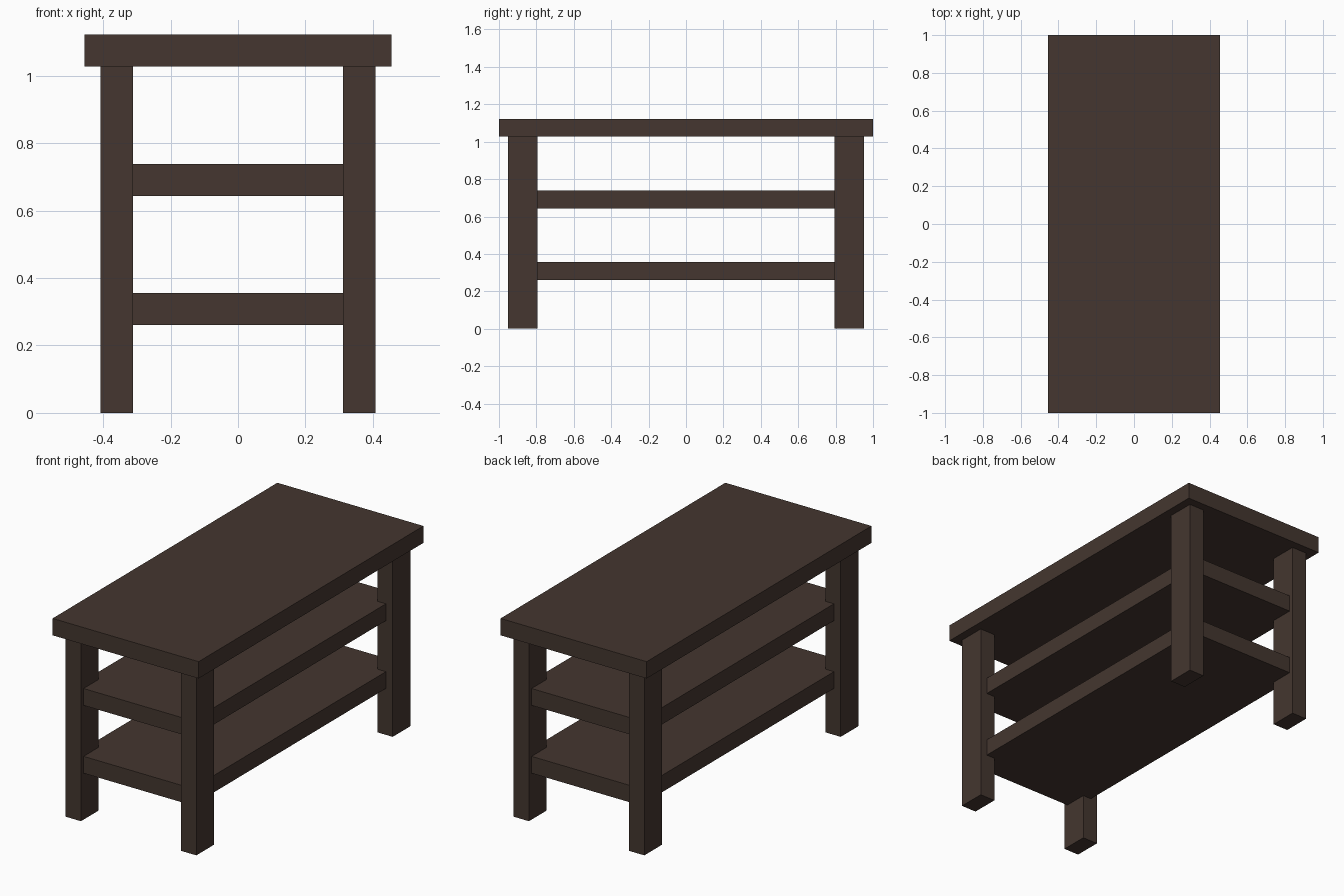
import bpy

if "Cube" in bpy.data.objects:
    bpy.data.objects.remove(bpy.data.objects["Cube"])

wood = bpy.data.materials.new("dark brown wood")
wood.diffuse_color = (0.058, 0.037, 0.029, 1.0)
wood.use_nodes = True
wood.node_tree.nodes["Principled BSDF"].inputs["Base Color"].default_value = wood.diffuse_color


def box(name, x, y, z):
    """Axis-aligned box from (min, max) ranges."""
    ranges = (x, y, z)
    bpy.ops.mesh.primitive_cube_add(size=1, location=[(a + b) / 2 for a, b in ranges])
    ob = bpy.context.object
    ob.name = name
    ob.scale = [b - a for a, b in ranges]
    bpy.ops.object.transform_apply(location=False, rotation=False, scale=True)
    ob.data.materials.append(wood)
    return ob


# Table top
box("table_top", (-0.455, 0.455), (-1, 1), (1.027, 1.122))

# Two shelves, their corners let into the legs
for name, z in (("lower_shelf", 0.261), ("upper_shelf", 0.643)):
    box(name, (-0.365, 0.365), (-0.928, 0.928), (z, z + 0.095))

# Four legs
for end, sy in (("front", -1), ("back", 1)):
    for side, sx in (("left", -1), ("right", 1)):
        box(f"{end}_{side}_leg",
            sorted((sx * 0.312, sx * 0.407)),
            sorted((sy * 0.795, sy * 0.952)),
            (0, 1.027))
